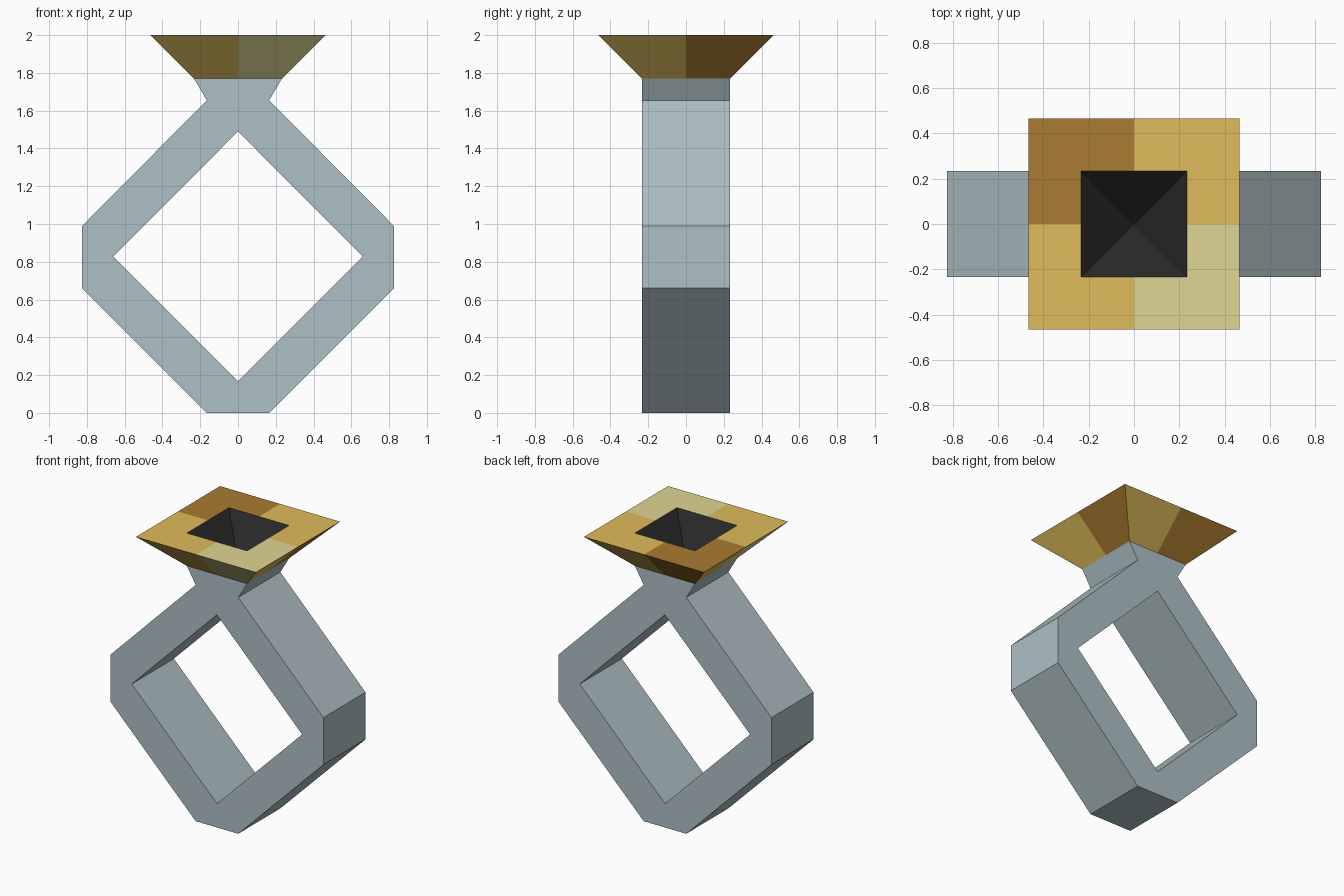
import bpy, bmesh

if "Cube" in bpy.data.objects:
    bpy.data.objects.remove(bpy.data.objects["Cube"])


def material(name, rgb):
    def linear(c):
        c /= 255
        return c / 12.92 if c <= 0.04045 else ((c + 0.055) / 1.055) ** 2.4
    m = bpy.data.materials.new(name)
    m.diffuse_color = (*[linear(c) for c in rgb], 1)
    m.use_nodes = True
    m.node_tree.nodes["Principled BSDF"].inputs["Base Color"].default_value = m.diffuse_color
    return m


def add_object(name, bm, mats):
    bmesh.ops.recalc_face_normals(bm, faces=bm.faces[:])
    mesh = bpy.data.meshes.new(name)
    bm.to_mesh(mesh)
    bm.free()
    for m in mats:
        mesh.materials.append(m)
    ob = bpy.data.objects.new(name, mesh)
    bpy.context.collection.objects.link(ob)
    return ob


steel = material("blue grey metal", (174, 192, 197))
gold = material("gold", (223, 187, 91))
brown = material("brown", (170, 123, 49))
pale = material("pale gold", (223, 214, 147))
black = material("black", (40, 40, 40))

W = 0.233    # half depth of the band and half width of the pit
R = 0.465    # half width of the flared top
Z = 1.77     # height where the neck meets the flared top

# Band: right half of the outline, extruded in depth and mirrored
outline = [(0, 0), (0.165, 0), (0.825, 0.66), (0.825, 0.99), (0.165, 1.655),
           (W, Z), (0, Z), (0, 1.49), (0.66, 0.828), (0, 0.167)]
bm = bmesh.new()
front, back = [[bm.verts.new((x, y, z)) for x, z in outline] for y in (-W, W)]
bm.faces.new(front)
bm.faces.new(back)
for i in range(len(outline)):
    j = (i + 1) % len(outline)
    if outline[i][0] or outline[j][0]:      # leave the mirror plane open
        bm.faces.new((front[i], front[j], back[j], back[i]))
half = bmesh.ops.duplicate(bm, geom=bm.verts[:] + bm.edges[:] + bm.faces[:])["geom"]
for v in half:
    if isinstance(v, bmesh.types.BMVert):
        v.co.x *= -1
bmesh.ops.remove_doubles(bm, verts=bm.verts[:], dist=0.0005)
add_object("band", bm, [steel])

# Flared top: square loops of eight points, counter-clockwise from front left
square = [(-1, -1), (0, -1), (1, -1), (1, 0), (1, 1), (0, 1), (-1, 1), (-1, 0)]
side_colours = [0, 2, 0, 1, 0, 1, 0, 2]
top_colours = [0, 2, 2, 0, 0, 1, 1, 0]
bm = bmesh.new()
base, rim, inner = [[bm.verts.new((x * s, y * s, z)) for x, y in square]
                    for s, z in ((W, Z), (R, 2), (W, 2))]
apex = bm.verts.new((0, 0, Z + 0.003))
bm.faces.new(base[::-1])
for i in range(8):
    j = (i + 1) % 8
    bm.faces.new((base[i], base[j], rim[j], rim[i])).material_index = side_colours[i]
    bm.faces.new((rim[i], rim[j], inner[j], inner[i])).material_index = top_colours[i]
    # Dark sunken pyramid
    bm.faces.new((inner[i], inner[j], apex)).material_index = 3
add_object("flared_top", bm, [gold, brown, pale, black])
